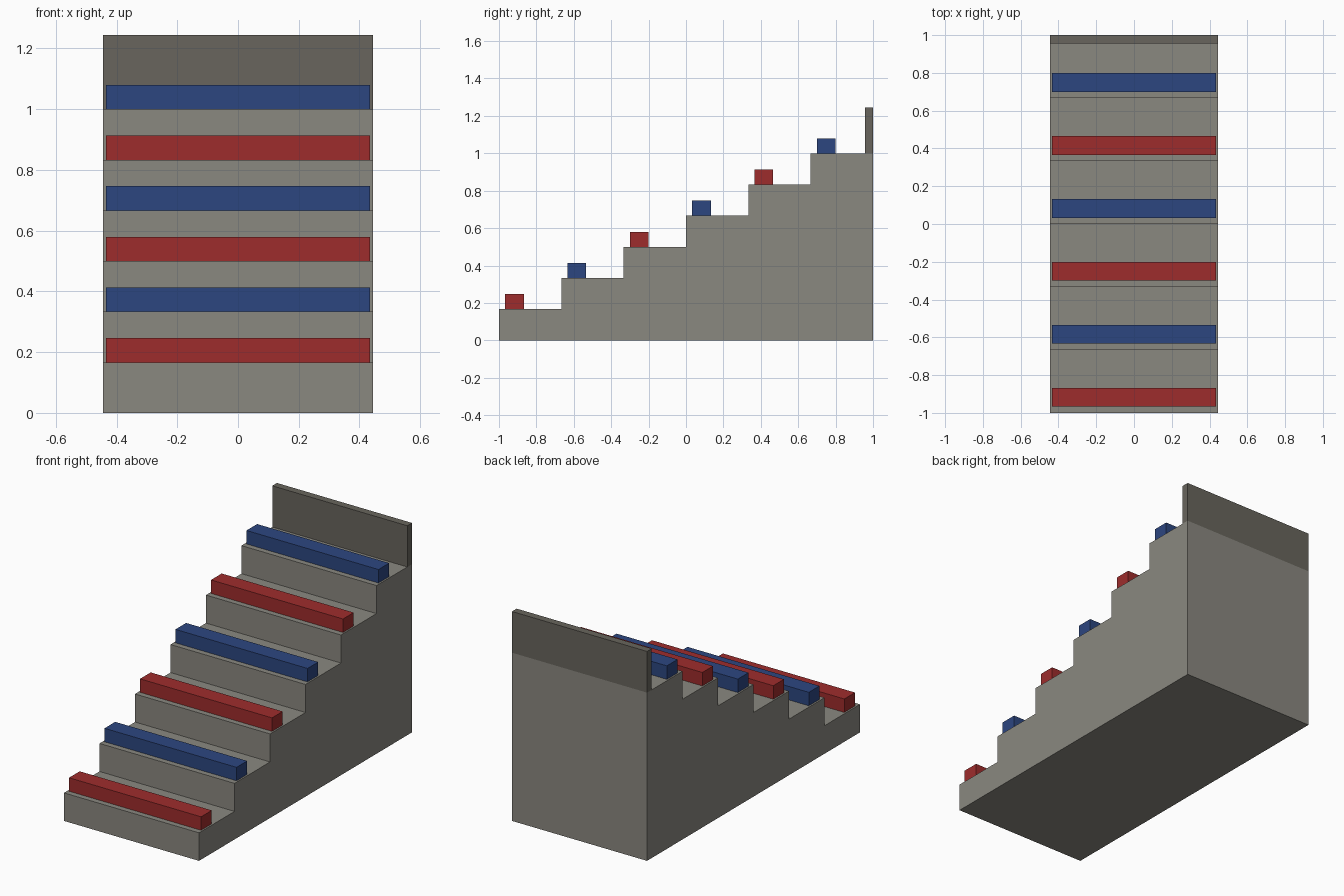
import bpy

if "Cube" in bpy.data.objects:
    bpy.data.objects.remove(bpy.data.objects["Cube"])

STEPS, RUN, RISE = 6, 1 / 3, 1 / 6
HALF_W = 0.444


def material(name, rgb):
    def lin(c):
        c /= 255
        return c / 12.92 if c <= 0.04045 else ((c + 0.055) / 1.055) ** 2.4
    m = bpy.data.materials.new(name)
    m.diffuse_color = (*[lin(c) for c in rgb], 1)
    m.use_nodes = True
    m.node_tree.nodes["Principled BSDF"].inputs["Base Color"].default_value = m.diffuse_color
    return m


def extrude_profile(name, profile, half_w, mat):
    """Extrude a (y, z) outline, anticlockwise seen from +x, across x."""
    n = len(profile)
    verts = [(x, y, z) for x in (-half_w, half_w) for y, z in profile]
    faces = [tuple(range(n - 1, -1, -1)), tuple(range(n, 2 * n))]
    faces += [(i, (i + 1) % n, (i + 1) % n + n, i + n) for i in range(n)]
    mesh = bpy.data.meshes.new(name)
    mesh.from_pydata(verts, [], faces)
    mesh.materials.append(mat)
    obj = bpy.data.objects.new(name, mesh)
    bpy.context.collection.objects.link(obj)
    return obj


def bar(name, y0, y1, z0, z1, half_w, mat):
    return extrude_profile(name, [(y0, z0), (y1, z0), (y1, z1), (y0, z1)], half_w, mat)


concrete = material("concrete grey", (138, 136, 128))
dark = material("dark grey", (104, 101, 93))
red = material("seat red", (158, 44, 44))
blue = material("seat blue", (44, 70, 128))

# Solid stepped base
outline = [(-1, 0), (1, 0)]
for i in reversed(range(STEPS)):
    outline += [(-1 + (i + 1) * RUN, (i + 1) * RISE), (-1 + i * RUN, (i + 1) * RISE)]
extrude_profile("stepped_base", outline, HALF_W, concrete)

# Bench on each step, alternating colours
for i in range(STEPS):
    y, z = -0.967 + i * RUN, (i + 1) * RISE
    bar(f"bench_{i + 1}", y, y + 0.1, z, z + 0.08, 0.434, blue if i % 2 else red)

# Back wall along the top step
bar("back_wall", 0.956, 1.0, 1.0, 1.245, HALF_W, dark)
